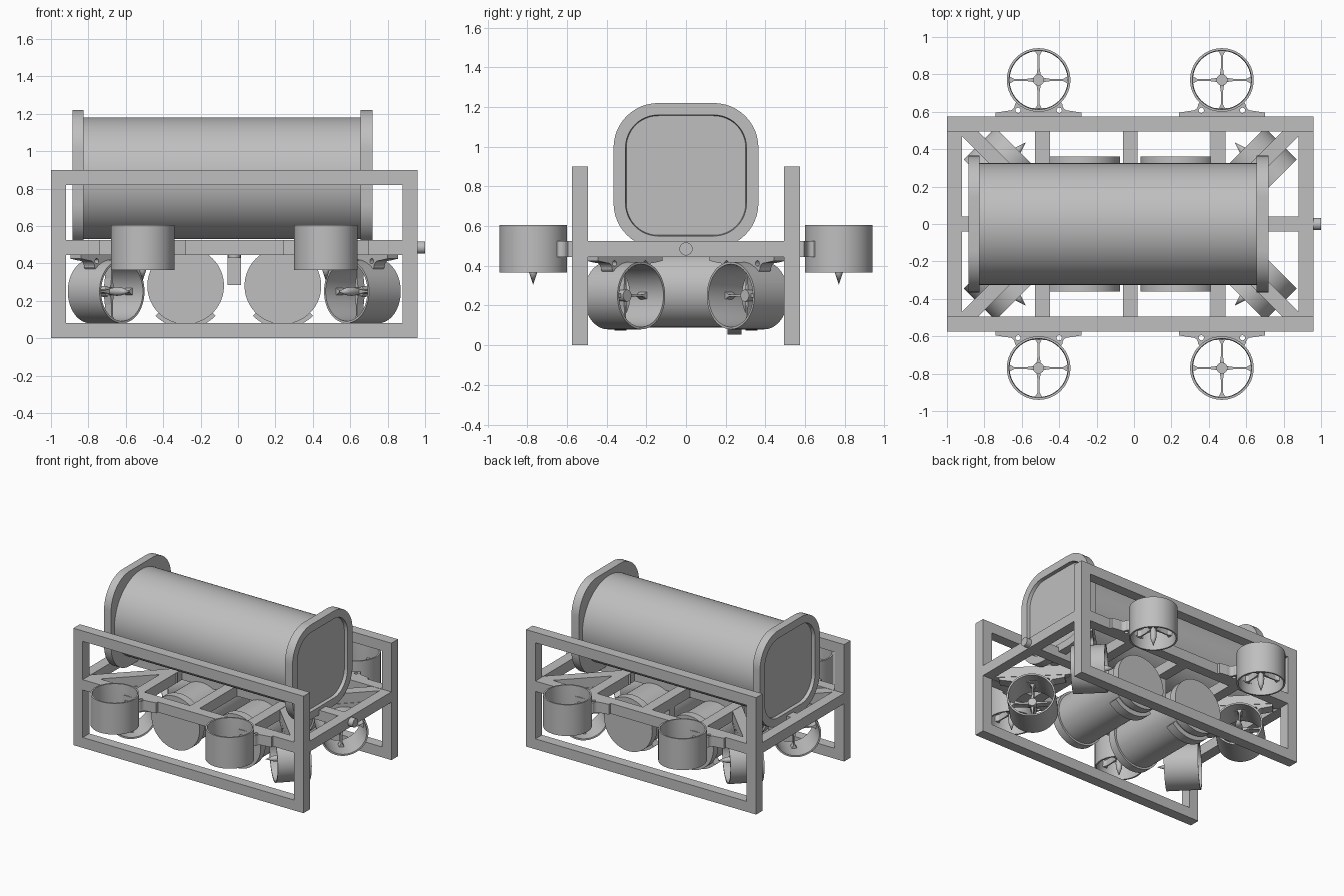
import bpy, bmesh, math
from mathutils import Matrix, Vector

cube = bpy.data.objects.get("Cube")
if cube:
    bpy.data.objects.remove(cube, do_unlink=True)

GREY = (0.52, 0.52, 0.52, 1)
grey = bpy.data.materials.new("plain grey")
grey.use_nodes = True
grey.diffuse_color = GREY
grey.node_tree.nodes["Principled BSDF"].inputs["Base Color"].default_value = GREY


def place(name, mesh, matrix=None):
    ob = bpy.data.objects.new(name, mesh)
    bpy.context.collection.objects.link(ob)
    if matrix:
        ob.matrix_world = matrix
    return ob


def finish(name, bm, smooth=True):
    bmesh.ops.recalc_face_normals(bm, faces=bm.faces)
    mesh = bpy.data.meshes.new(name)
    bm.to_mesh(mesh)
    bm.free()
    mesh.materials.append(grey)
    if smooth:
        mesh.shade_smooth()
        mesh.set_sharp_from_angle(angle=math.radians(35))
    return mesh


def box(name, xs, ys, zs):
    bm = bmesh.new()
    bmesh.ops.create_cube(bm, size=1)
    for v in bm.verts:
        v.co = [a + (b - a) * (c + 0.5) for c, (a, b) in zip(v.co, (xs, ys, zs))]
    return place(name, finish(name, bm, False))


def prism(points, low, high, bm=None):
    """Extrude an outline in local xy from z low to z high."""
    bm = bm or bmesh.new()
    base = bm.faces.new([bm.verts.new((x, y, low)) for x, y in points])
    top = bmesh.ops.extrude_face_region(bm, geom=[base])["geom"]
    for v in top:
        if isinstance(v, bmesh.types.BMVert):
            v.co.z = high
    return bm, [f for f in top if isinstance(f, bmesh.types.BMFace)]


def revolve(name, profile, steps=48):
    """Spin a (radius, z) profile about local z."""
    bm = bmesh.new()
    verts = [bm.verts.new((r, 0, z)) for r, z in profile]
    edges = [bm.edges.new(p) for p in zip(verts, verts[1:])]
    bmesh.ops.spin(bm, geom=verts + edges, cent=(0, 0, 0), axis=(0, 0, 1),
                   angle=math.tau, steps=steps)
    bmesh.ops.remove_doubles(bm, verts=bm.verts, dist=1e-5)
    return finish(name, bm)


def axes(x, y, z, origin):
    m = Matrix((x, y, z)).transposed().to_4x4()
    m.translation = origin
    return m


def arc(radius, start, end, count, cx=0, cy=0):
    return [(cx + radius * math.cos(start + (end - start) * i / count),
             cy + radius * math.sin(start + (end - start) * i / count))
            for i in range(count + 1)]


# Two upright rectangular side frames, each with a middle rail
X0, X1, BAR = -1.0, 0.96, 0.08
DECK = (0.445, 0.525)
for side, y in (("right", -0.535), ("left", 0.535)):
    ys = (y - BAR / 2, y + BAR / 2)
    for part, zs in (("bottom", (0, BAR)), ("middle", DECK), ("top", (0.82, 0.9))):
        box(f"{part}_rail_{side}", (X0 + BAR, X1 - BAR), ys, zs)
    for end, x in (("rear", X0), ("fore", X1 - BAR)):
        box(f"{end}_post_{side}", (x, x + BAR), ys, (0, 0.9))

# Deck: cross members, spine and diagonal corner braces
for x in (X0, -0.53, -0.06, 0.41, X1 - BAR):
    box("cross_member", (x, x + BAR), (-0.495, 0.495), DECK)
box("deck_spine", (X0 + BAR, X1 - BAR), (-0.04, 0.04), (0.446, 0.524))
for sx in (-1, 1):
    for sy in (-1, 1):
        a = Vector((-0.02 + sx * 0.91, sy * 0.535))
        b = Vector((-0.02 + sx * 0.45, sy * 0.075))
        n = Vector((b.y - a.y, a.x - b.x)).normalized() * 0.04
        bm, _ = prism([a + n, b + n, b - n, a - n], 0.447, 0.523)
        place("corner_brace", finish("corner_brace", bm, False))

# Main tank with rounded square end caps, each with a recessed panel
along_x = lambda x, z: axes((0, 1, 0), (0, 0, 1), (1, 0, 0), (x, 0, z))
TANK_Z = 0.855
place("tank_body", revolve("tank_body", [(0, -0.84), (0.325, -0.84), (0.325, 0.67), (0, 0.67)], 96),
      along_x(0, TANK_Z))
outline = []
for k, (cx, cy) in enumerate(((1, 1), (-1, 1), (-1, -1), (1, -1))):
    outline += arc(0.225, k * math.pi / 2, (k + 1) * math.pi / 2, 12, cx * 0.14, cy * 0.14)
for x, low, high in ((-0.825, 0, -0.06), (0.655, 0, 0.065)):
    bm, panel = prism(outline, low, high)
    bmesh.ops.recalc_face_normals(bm, faces=bm.faces)
    bmesh.ops.inset_region(bm, faces=panel, thickness=0.06)
    bmesh.ops.inset_region(bm, faces=panel, thickness=0.004)
    for v in panel[0].verts:
        v.co.z -= math.copysign(0.025, high)
    place("tank_end_cap", finish("tank_end_cap", bm), along_x(x, TANK_Z))

# Two lower canisters lying across the frame, with hanging saddles
canister = revolve("canister", [(0, -0.36), (0.205, -0.36), (0.205, -0.3), (0.19, -0.3),
                                (0.19, 0.3), (0.205, 0.3), (0.205, 0.36), (0, 0.36)], 72)
strap_shape = (arc(0.227, math.pi * 0.25, math.pi * 0.75, 20)
               + arc(0.188, math.pi * 0.75, math.pi * 0.25, 20))
bm, _ = prism(strap_shape, -0.035, 0.035)
strap = finish("canister_strap", bm)
for x in (-0.28, 0.24):
    m = axes((1, 0, 0), (0, 0, -1), (0, 1, 0), (x, 0, 0.28))
    place("canister", canister, m)
    place("canister_strap", strap, m @ Matrix.Translation((0, 0, 0.245)))
box("canister_saddle", (-0.055, 0.015), (0.21, 0.28), (0.285, 0.45))

# Small fittings: end plug and underside stud
plug = revolve("end_plug", [(0, -0.02), (0.033, -0.02), (0.033, 0.04), (0, 0.04)], 24)
place("end_plug", plug, along_x(0.96, 0.485))
place("deck_stud", plug, Matrix.Translation((-0.02, 0, 0.45)))

# Thruster parts, with the axis on local z and the mount towards local y
nozzle = revolve("thruster_nozzle", [(0.17, -0.12), (0.17, 0.12), (0.158, 0.12),
                                     (0.155, 0), (0.158, -0.12), (0.17, -0.12)], 64)
hub = revolve("thruster_hub", [(0, 0.02), (0.03, 0.02), (0.03, -0.02), (0.016, -0.03),
                               (0.024, -0.08), (0.02, -0.12), (0, -0.18)], 24)
bm = bmesh.new()
half = [(0.012, 0.02), (0.005, 0.07), (0.005, 0.13), (0.022, 0.16)]
for k in range(4):
    turn = Matrix.Rotation(k * math.pi / 2, 2)
    spoke = [turn @ Vector(p) for p in half + [(-x, y) for x, y in reversed(half)]]
    prism(spoke, -0.045, 0.005, bm)
spokes = finish("thruster_spokes", bm, False)

# Mount bracket: flared outline with two bolt holes
curve = bpy.data.curves.new("mount_outline", "CURVE")
curve.dimensions, curve.fill_mode, curve.extrude = "2D", "BOTH", 0.04
flank = ([(0.23, 0.195), (0.23, 0.175), (0.17, 0.165)]
         + arc(0.035, math.pi * 0.6, math.pi, 6, 0.162, 0.13)
         + [(0.115, 0.115), (0.06, 0.15)])
loops = [flank + [(-x, y) for x, y in reversed(flank)]]
loops += [arc(0.014, 0, math.tau * 15 / 16, 15, s * 0.11, 0.162) for s in (-1, 1)]
for loop in loops:
    spline = curve.splines.new("POLY")
    spline.points.add(len(loop) - 1)
    for p, (x, y) in zip(spline.points, loop):
        p.co = (x, y, 0, 1)
    spline.use_cyclic_u = True
helper = place("mount_outline", curve)
bpy.context.view_layer.update()
mount = bpy.data.meshes.new_from_object(
    helper.evaluated_get(bpy.context.evaluated_depsgraph_get()))
bpy.data.objects.remove(helper, do_unlink=True)
mount.materials.clear()
mount.materials.append(grey)
mount.shade_flat()


def thruster(name, centre, to_mount, spike):
    y, z = Vector(to_mount), -Vector(spike).normalized()
    m = axes(y.cross(z), y, z, centre)
    for part, mesh in (("nozzle", nozzle), ("hub", hub), ("spokes", spokes), ("mount", mount)):
        place(f"{name}_{part}", mesh, m)


# Four lifting thrusters outside the frame, four angled ones under the deck
for sx in (-1, 1):
    for sy in (-1, 1):
        thruster("lift_thruster", (-0.02 + sx * 0.49, sy * 0.77, 0.485), (0, -sy, 0), (0, 0, -1))
        thruster("drive_thruster", (-0.02 + sx * 0.685, sy * 0.31, 0.25), (0, 0, 1), (-sx, sy, 0))
